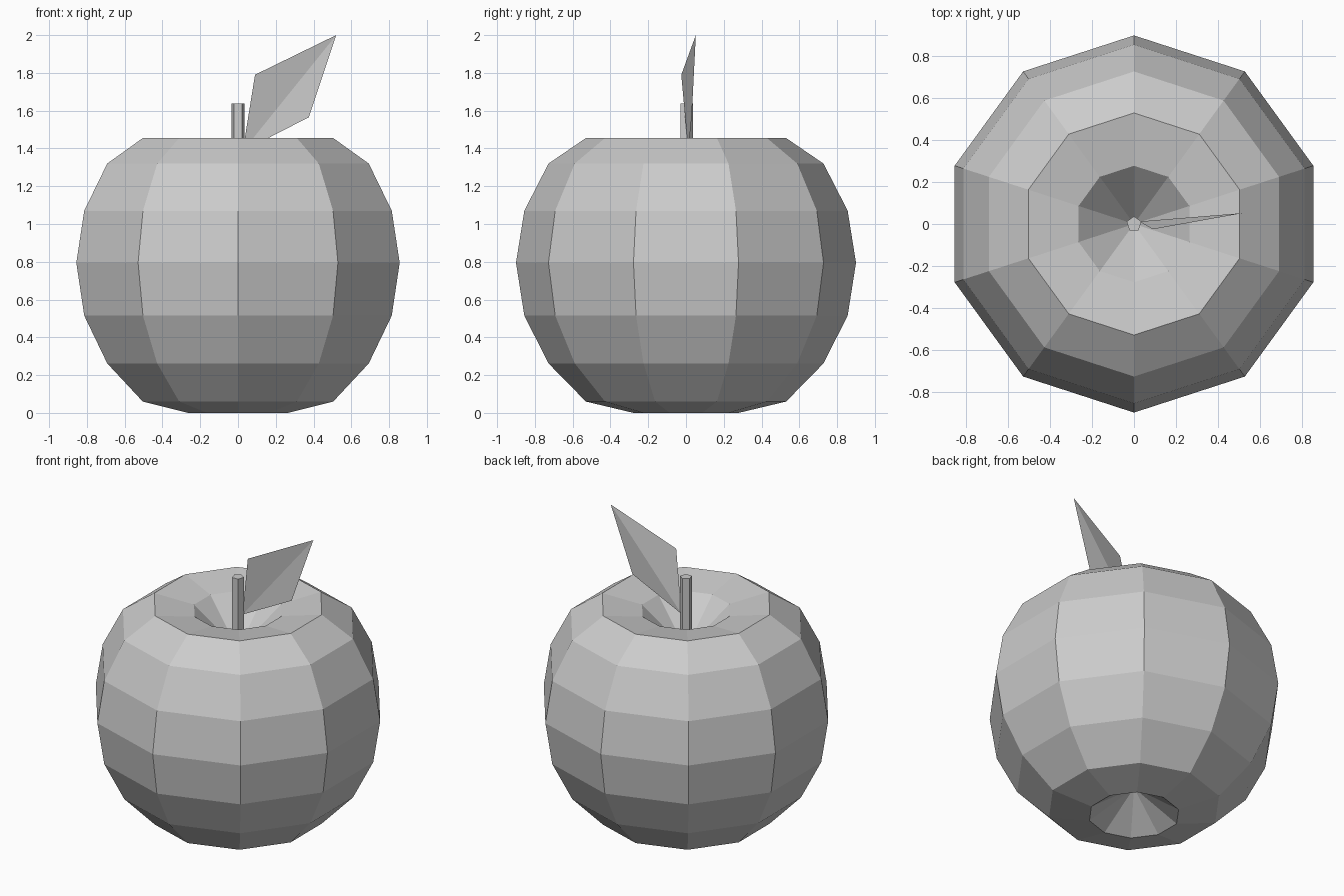
import bpy, bmesh
from math import sin, cos, pi

if "Cube" in bpy.data.objects:
    bpy.data.objects.remove(bpy.data.objects["Cube"])


def finish(bm, name):
    bmesh.ops.recalc_face_normals(bm, faces=bm.faces)
    mesh = bpy.data.meshes.new(name)
    bm.to_mesh(mesh)
    bm.free()
    obj = bpy.data.objects.new(name, mesh)
    bpy.context.collection.objects.link(obj)
    return obj


def lathe(name, rings, sides, pole_bottom=None, pole_top=None):
    """Faceted turned solid with a corner on +y; ends are poles or flat caps."""
    bm = bmesh.new()
    loops = [[bm.verts.new((r * cos(pi / 2 + 2 * pi * i / sides),
                            r * sin(pi / 2 + 2 * pi * i / sides), z))
              for i in range(sides)] for r, z in rings]
    for a, b in zip(loops, loops[1:]):
        for i in range(sides):
            j = (i + 1) % sides
            bm.faces.new((a[i], a[j], b[j], b[i]))
    for loop, pole in ((loops[0], pole_bottom), (loops[-1], pole_top)):
        if pole is None:
            bm.faces.new(loop)
        else:
            tip = bm.verts.new((0, 0, pole))
            for i in range(sides):
                bm.faces.new((loop[i], loop[(i + 1) % sides], tip))
    return finish(bm, name)


# Fruit body with dimples at both poles
lathe("fruit_body",
      [(0.278, 0.0), (0.53, 0.06), (0.728, 0.262), (0.856, 0.515), (0.9, 0.795),
       (0.856, 1.07), (0.728, 1.32), (0.53, 1.455), (0.278, 1.412)],
      10, pole_bottom=0.19, pole_top=1.15)

# Five-sided stem rising from the top dimple
lathe("stem", [(0.037, 1.12), (0.037, 1.637)], 5)

# Leaf: two triangles folded along the midrib
bm = bmesh.new()
base, left, tip, right = [bm.verts.new(p) for p in (
    (0.025, 0.012, 1.386), (0.09, -0.025, 1.79),
    (0.52, 0.052, 2.0), (0.375, 0.03, 1.565))]
bm.faces.new((base, tip, left))
bm.faces.new((base, right, tip))
finish(bm, "leaf")
